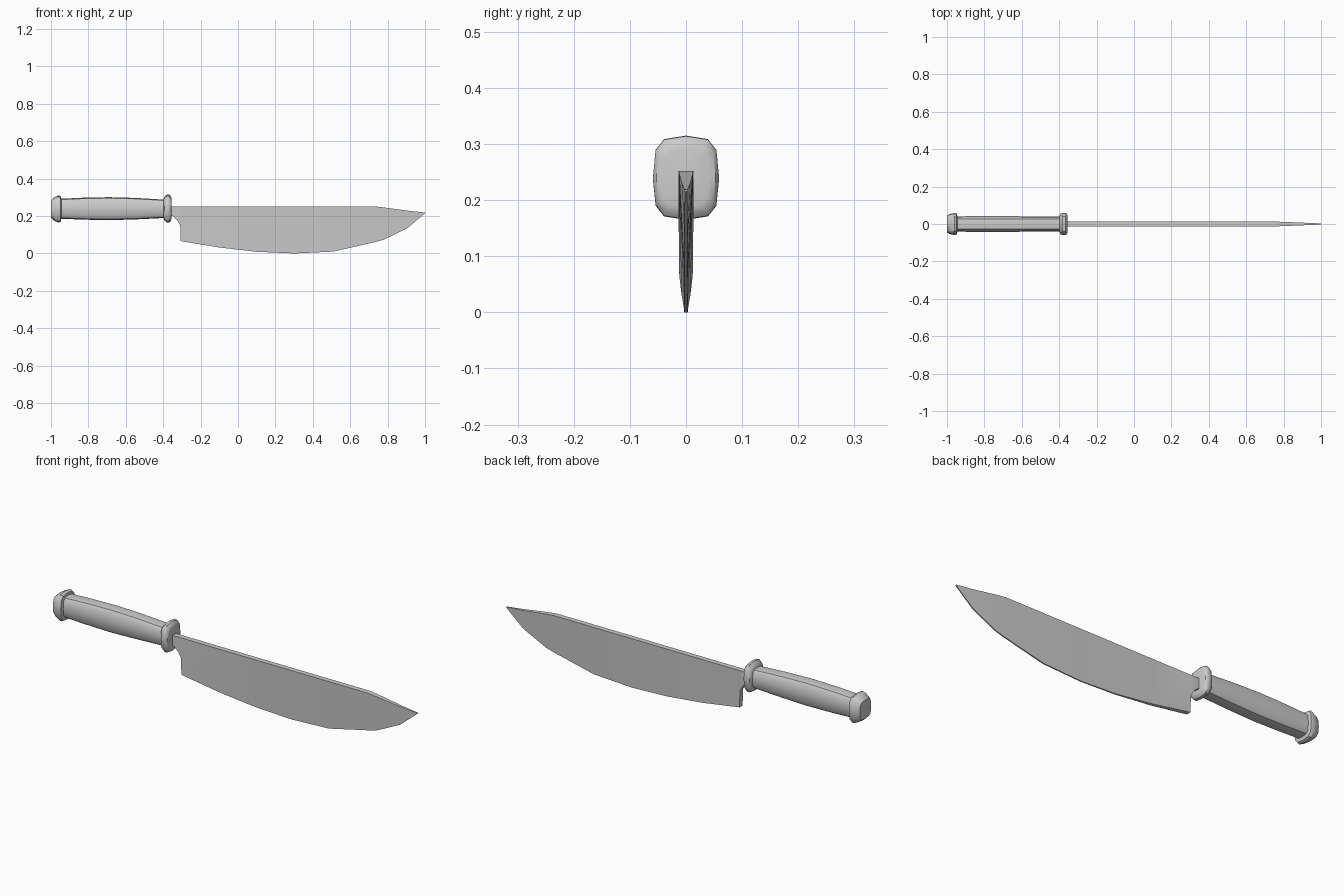
import bpy, bmesh, math


def loft(name, rings, angle=35):
    """Skin equal-length rings of points, cap both ends, shade by angle."""
    bm = bmesh.new()
    rows = [[bm.verts.new(p) for p in ring] for ring in rings]
    n = len(rows[0])
    for a, b in zip(rows, rows[1:]):
        for i in range(n):
            j = (i + 1) % n
            bm.faces.new((a[i], a[j], b[j], b[i]))
    bm.faces.new(rows[0])
    bm.faces.new(rows[-1])
    bmesh.ops.recalc_face_normals(bm, faces=bm.faces)
    me = bpy.data.meshes.new(name)
    bm.to_mesh(me)
    bm.free()
    ob = bpy.data.objects.new(name, me)
    bpy.context.collection.objects.link(ob)
    bpy.ops.object.select_all(action='DESELECT')
    ob.select_set(True)
    bpy.context.view_layer.objects.active = ob
    bpy.ops.object.shade_smooth_by_angle(angle=math.radians(angle))
    return ob


def rounded(x, half_y, z0, z1, sides=12, power=0.6):
    """Rounded-square cross-section standing across the x axis."""
    mid, half_z = (z0 + z1) / 2, (z1 - z0) / 2
    pts = []
    for i in range(sides):
        t = 2 * math.pi * i / sides
        c, s = math.cos(t), math.sin(t)
        pts.append((x,
                    half_y * math.copysign(abs(c) ** power, c),
                    mid + half_z * math.copysign(abs(s) ** power, s)))
    return pts


# Blade: columns of x, spine z, edge z, half spine thickness, half edge thickness
blade = [
    (-0.375, 0.252, 0.200, 0.013, 0.013),
    (-0.350, 0.252, 0.200, 0.013, 0.013),
    (-0.325, 0.252, 0.178, 0.013, 0.013),
    (-0.309, 0.252, 0.150, 0.013, 0.013),
    (-0.307, 0.252, 0.066, 0.013, 0.012),
    (-0.100, 0.252, 0.032, 0.013, 0.008),
    (0.100, 0.252, 0.009, 0.013, 0.004),
    (0.300, 0.252, 0.000, 0.013, 0.003),
    (0.510, 0.252, 0.010, 0.013, 0.003),
    (0.730, 0.252, 0.060, 0.013, 0.003),
    (0.780, 0.246, 0.074, 0.012, 0.003),
    (0.905, 0.229, 0.135, 0.007, 0.003),
    (1.000, 0.219, 0.215, 0.003, 0.002),
]
loft("blade", [[(x, -t, zt), (x, t, zt), (x, e, zb), (x, -e, zb)]
               for x, zt, zb, t, e in blade], 30)

# Handle grip, slightly swollen in the middle
loft("handle_grip", [rounded(*r) for r in (
    (-0.955, 0.041, 0.186, 0.292),
    (-0.830, 0.042, 0.181, 0.298),
    (-0.690, 0.042, 0.178, 0.301),
    (-0.550, 0.041, 0.182, 0.297),
    (-0.385, 0.040, 0.190, 0.287))])

# Pommel cap at the butt
loft("pommel", [rounded(*r) for r in (
    (-1.000, 0.045, 0.190, 0.285),
    (-0.985, 0.054, 0.177, 0.298),
    (-0.960, 0.059, 0.165, 0.311),
    (-0.948, 0.057, 0.170, 0.305),
    (-0.945, 0.045, 0.185, 0.294))])

# Guard collar between grip and blade
loft("guard", [rounded(*r) for r in (
    (-0.398, 0.044, 0.188, 0.292),
    (-0.392, 0.055, 0.175, 0.304),
    (-0.382, 0.059, 0.166, 0.315),
    (-0.367, 0.059, 0.166, 0.314),
    (-0.358, 0.053, 0.176, 0.304),
    (-0.355, 0.042, 0.188, 0.292))])
